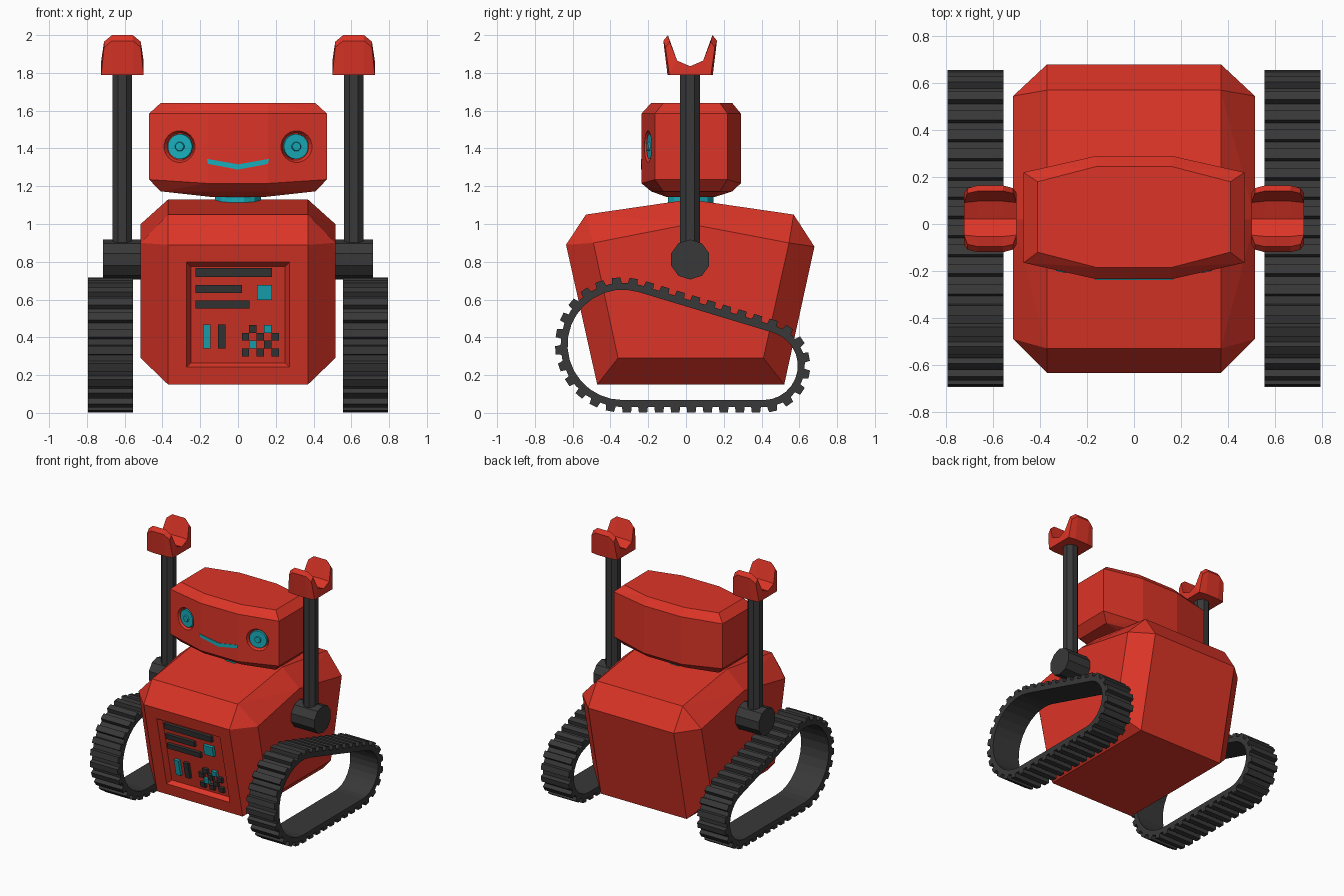
import bpy, bmesh
from math import sin, cos, pi, acos, radians, hypot, atan2
from mathutils import Vector

if "Cube" in bpy.data.objects:
    bpy.data.objects.remove(bpy.data.objects["Cube"])


def material(name, col):
    m = bpy.data.materials.new(name)
    m.diffuse_color = (*col, 1)
    m.use_nodes = True
    m.node_tree.nodes["Principled BSDF"].inputs["Base Color"].default_value = m.diffuse_color
    return m


RED = material("red_paint", (0.72, 0.035, 0.02))
DARK = material("dark_rubber", (0.04, 0.04, 0.04))
TEAL = material("teal_glow", (0.01, 0.42, 0.5))


def finish(name, bm, mat):
    bmesh.ops.recalc_face_normals(bm, faces=bm.faces)
    me = bpy.data.meshes.new(name)
    bm.to_mesh(me)
    bm.free()
    me.materials.append(mat)
    ob = bpy.data.objects.new(name, me)
    bpy.context.collection.objects.link(ob)
    return ob


def add_loft(bm, rings, cyclic=False):
    vs = [[bm.verts.new(p) for p in r] for r in rings]
    n = len(vs[0])
    for i in range(len(vs) - (0 if cyclic else 1)):
        a, b = vs[i], vs[(i + 1) % len(vs)]
        for j in range(n):
            bm.faces.new((a[j], a[(j + 1) % n], b[(j + 1) % n], b[j]))
    if not cyclic:
        caps = [bm.faces.new(vs[0]), bm.faces.new(vs[-1])]
        if n > 4:
            bmesh.ops.recalc_face_normals(bm, faces=bm.faces)
            bmesh.ops.triangulate(bm, faces=caps)


def loft(name, rings, mat, cyclic=False):
    bm = bmesh.new()
    add_loft(bm, rings, cyclic)
    return finish(name, bm, mat)


def hull(name, pts, mat):
    bm = bmesh.new()
    for p in pts:
        bm.verts.new(p)
    bmesh.ops.convex_hull(bm, input=bm.verts)
    bmesh.ops.dissolve_limit(bm, angle_limit=radians(1.5), verts=bm.verts, edges=bm.edges)
    return finish(name, bm, mat)


def rod(name, p, q, r1, r2, n, mat):
    p, q = Vector(p), Vector(q)
    rot = (q - p).to_track_quat('Z', 'Y')
    ring = [rot @ Vector((cos(2 * pi * (i + .5) / n), sin(2 * pi * (i + .5) / n), 0)) for i in range(n)]
    return loft(name, [[p + v * r1 for v in ring], [q + v * r2 for v in ring]], mat)


def cut(ob, cutter):
    cutter.hide_render = True
    m = ob.modifiers.new("cut", 'BOOLEAN')
    m.operation, m.solver, m.object = 'DIFFERENCE', 'EXACT', cutter
    dg = bpy.context.evaluated_depsgraph_get()
    me = bpy.data.meshes.new_from_object(ob.evaluated_get(dg))
    ob.modifiers.clear()
    ob.data = me
    bpy.data.objects.remove(cutter)


# Body: chamfered block with a peaked top
mid = [(-.47, .15), (-.635, .89), (-.53, 1.05), (.02, 1.13), (.57, 1.05), (.68, .88), (.52, .15)]
side = [(-.36, .29), (-.49, .9), (.02, 1.0), (.545, .9), (.41, .29)]
body = hull("body", [(s * w, y, z) for s in (-1, 1) for w, pr in ((.37, mid), (.515, side)) for y, z in pr], RED)


# Sloped front panel: rectangles laid parallel to the body's front face
def panel_rect(x0, x1, z0, z1, depth):
    return [(x, -.47 - (z - .15) * .223 + depth, z) for x, z in ((x0, z0), (x1, z0), (x1, z1), (x0, z1))]


def panel_block(name, r, mat):
    loft(name, [panel_rect(*r, .012), panel_rect(*r, .042)], mat)


cut(body, loft("panel_cutter", [panel_rect(-.285, .285, .23, .81, -.02),
                                panel_rect(-.25, .25, .265, .775, .037)], RED))
for r in ((-.225, .18, .72, .768), (-.225, .02, .635, .678), (-.225, .06, .553, .595), (-.105, -.065, .34, .468)):
    panel_block("panel_bar", r, DARK)
for r in ((.10, .18, .597, .677), (-.185, -.145, .34, .468)):
    panel_block("panel_light", r, TEAL)
for row in range(4):
    for col in range(5):
        if (row + col) % 2:
            continue
        x, z = .02 + col * .0395, .298 + row * .042
        lit = (row, col) in ((1, 1), (3, 3))
        panel_block("panel_key", (x, x + .0395, z, z + .042), TEAL if lit else DARK)

# Neck
neck = rod("neck", (0, .025, 1.08), (0, .025, 1.18), .125, .125, 12, TEAL)

# Head: bowed box with chamfered rims and a shallow belly
pts = []
for s in (-1, 1):
    for z in (1.235, 1.585):
        pts += [(s * .47, -.165, z), (s * .47, .22, z)]
    for z in (1.215, 1.585):
        pts += [(s * .16, -.235, z), (s * .16, .29, z)]
    for z in (1.173, 1.64):
        pts += [(s * .41, -.12, z), (s * .16, -.185, z), (s * .16, .245, z), (s * .41, .18, z)]
    pts += [(s * .13, -.1, 1.142), (s * .13, .15, 1.142)]
head = hull("head", pts, RED)

# Eyes: sunken sockets with teal lenses
for s in (-1, 1):
    c, n = Vector((s * .31, -.2025, 1.41)), Vector((s * .22, -.975, 0)).normalized()
    cut(head, rod("socket_cutter", c + n * .01, c - n * .025, .09, .072, 20, RED))
    rod("eye", c - n * .03, c - n * .008, .068, .066, 20, TEAL)
    rod("pupil", c - n * .02, c + n * .002, .03, .022, 12, TEAL)

# Mouth
smile = [(-.165, 1.345), (-.158, 1.318), (0, 1.288), (.158, 1.318), (.165, 1.345), (0, 1.316)]
loft("mouth", [[(x, y, z) for x, z in smile] for y in (-.238, -.215)], TEAL)

# Arms: shoulder, upright rod and open gripper
claw = [(-.12, 1.79), (-.142, 1.97), (-.118, 2.0), (-.075, 1.865), (0, 1.835),
        (.075, 1.865), (.118, 2.0), (.142, 1.97), (.12, 1.79)]


def claw_ring(x, s, outer):
    ring = []
    for y, z in claw:
        w = x
        if outer:
            y *= .92
            if z > 1.9:
                z -= .035
                w *= .87
        ring.append((s * .612 + w, y + .022, z))
    return ring


for s in (-1, 1):
    rod("shoulder", (s * .48, .022, .812), (s * .715, .022, .812), .106, .106, 10, DARK)
    rod("arm", (s * .613, .022, .85), (s * .613, .022, 1.81), .057, .057, 8, DARK)
    loft("gripper", [claw_ring(x, s, abs(x) > .1) for x in (-.112, -.055, .055, .112)], RED)

# Tracks: belt around two unequal wheels, with tread blocks
c1, r1, c2, r2 = Vector((-.335, .36)), .33, Vector((.41, .25)), .22
d = c2 - c1
top = atan2(d.y, d.x) + acos((r1 - r2) / hypot(*d))
arc1 = [(c1, r1, top + (1.5 * pi - top) * i / 16) for i in range(17)]
arc2 = [(c2, r2, -pi / 2 + (top + pi / 2) * i / 12) for i in range(13)]
path = [(c + Vector((cos(a), sin(a))) * r, Vector((cos(a), sin(a)))) for c, r, a in arc1 + arc2]


def on_path(t):
    for i, (p, n) in enumerate(path):
        q, m = path[(i + 1) % len(path)]
        length = (q - p).length
        if t <= length:
            f = t / length
            return p.lerp(q, f), n.lerp(m, f).normalized()
        t -= length
    return path[0]


total = sum((path[i][0] - path[i - 1][0]).length for i in range(len(path)))
COUNT = 38
for s in (-1, 1):
    xa, xb = s * .555, s * .795
    bm = bmesh.new()
    add_loft(bm, [[(x, *(p + n * h)) for x, h in ((xa, 0), (xb, 0), (xb, -.038), (xa, -.038))]
                  for p, n in path], cyclic=True)
    for k in range(COUNT):
        p, n = on_path(total * (k + .5) / COUNT)
        t = Vector((-n.y, n.x))
        quad = [p + t * .027 - n * .01, p + t * .022 + n * .028,
                p - t * .022 + n * .028, p - t * .027 - n * .01]
        add_loft(bm, [[(x, *v) for v in quad] for x in (xa, xb)])
    finish("track", bm, DARK)
